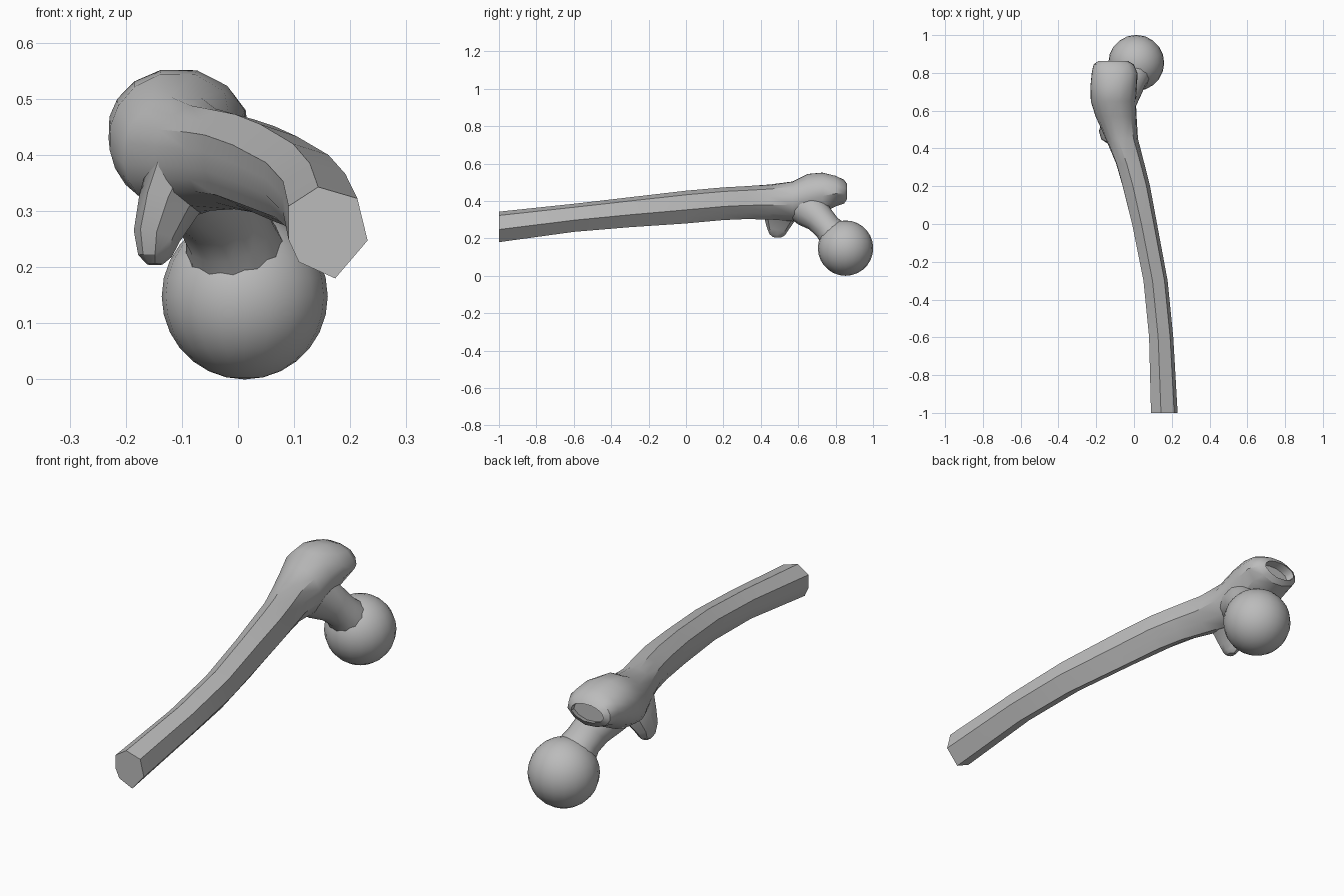
import bpy, bmesh, math
from mathutils import Vector

old = bpy.data.objects.get("Cube")
if old:
    bpy.data.objects.remove(old)

bone = bpy.data.materials.new("bone_grey")
bone.use_nodes = True
bone.diffuse_color = (0.5, 0.5, 0.5, 1)
bone.node_tree.nodes["Principled BSDF"].inputs["Base Color"].default_value = (0.5, 0.5, 0.5, 1)


def finish(name, bm, angle=35):
    bmesh.ops.recalc_face_normals(bm, faces=bm.faces)
    mesh = bpy.data.meshes.new(name)
    bm.to_mesh(mesh)
    bm.free()
    mesh.materials.append(bone)
    obj = bpy.data.objects.new(name, mesh)
    bpy.context.collection.objects.link(obj)
    bpy.ops.object.select_all(action='DESELECT')
    obj.select_set(True)
    bpy.context.view_layer.objects.active = obj
    bpy.ops.object.shade_smooth_by_angle(angle=math.radians(angle))
    return obj


def loft(rings):
    """Skin a list of equal-length point rings and cap both ends."""
    bm = bmesh.new()
    loops = [[bm.verts.new(p) for p in ring] for ring in rings]
    n = len(loops[0])
    for a, b in zip(loops, loops[1:]):
        for i in range(n):
            j = (i + 1) % n
            bm.faces.new((a[i], a[j], b[j], b[i]))
    bm.faces.new(loops[0])
    end = bm.faces.new(loops[-1])
    return bm, end


def tube(stations, sides=12):
    """Elliptical rings set square to a path of (centre, width, depth)."""
    centres = [Vector(s[0]) for s in stations]
    rings = []
    for i, (c, w, d) in enumerate(stations):
        axis = (centres[min(i + 1, len(centres) - 1)] - centres[max(i - 1, 0)]).normalized()
        u = Vector((1, 0, 0))
        u = (u - axis * u.dot(axis)).normalized()
        v = axis.cross(u)
        angles = [math.tau * k / sides for k in range(sides)]
        rings.append([centres[i] + u * w * math.cos(t) + v * d * math.sin(t) for t in angles])
    return loft(rings)[0]


# Angular shaft that swells into the rounded upper knob
corners = [(-1, .58), (-.25, 1), (.74, .75), (1, -.17), (.18, -1), (-.74, -.64), (-1, -.15)]
outline = []
for a, b in zip(corners, corners[1:] + corners[:1]):
    outline += [Vector(a), (Vector(a) + Vector(b)) / 2]

# y, left edge, right edge, bottom, top, roundness
stations = [
    (-1, .09, .231, .18, .343, 0),
    (-.6, .08, .208, .235, .385, 0),
    (-.3, .05, .178, .26, .42, 0),
    (0, -.01, .122, .28, .455, 0),
    (.2, -.06, .085, .298, .473, .1),
    (.32, -.095, .055, .303, .48, .3),
    (.45, -.15, .022, .3, .49, .6),
    (.57, -.205, .015, .29, .507, .9),
    (.65, -.23, .012, .305, .548, 1),
    (.73, -.232, .018, .335, .555, 1),
    (.8, -.225, .02, .37, .537, 1),
    (.845, -.215, 0, .385, .515, .8),
    (.862, -.19, -.03, .41, .49, .8),
]
rings = []
for y, x0, x1, z0, z1, r in stations:
    rings.append([((x0 + x1) / 2 + q.x * (x1 - x0) / 2, y, (z0 + z1) / 2 + q.y * (z1 - z0) / 2)
                  for q in (p.lerp(p.normalized(), r) for p in outline)])
bm, end = loft(rings)
# Hollow at the back of the knob
bmesh.ops.inset_region(bm, faces=[end], thickness=.025)
bmesh.ops.translate(bm, verts=end.verts, vec=(.01, -.035, -.01))
finish("shaft_and_upper_knob", bm)

# Neck slanting down to the ball
finish("neck", tube([
    ((-.1, .58, .4), .095, .09),
    ((-.068, .66, .355), .088, .1),
    ((-.035, .715, .305), .082, .08),
    ((-.015, .755, .26), .08, .074),
    ((0, .8, .21), .095, .088),
    ((.01, .85, .15), .1, .1),
]))

# Ball joint
bm = bmesh.new()
bmesh.ops.create_uvsphere(bm, u_segments=20, v_segments=14, radius=.148)
bmesh.ops.translate(bm, verts=bm.verts, vec=(.012, .853, .148))
finish("ball_head", bm)

# Small lower knob
finish("lower_knob", tube([
    ((-.09, .51, .38), .07, .12),
    ((-.125, .5, .31), .055, .085),
    ((-.145, .49, .255), .042, .06),
    ((-.148, .488, .22), .03, .042),
    ((-.148, .487, .205), .014, .02),
], sides=8), 30)
